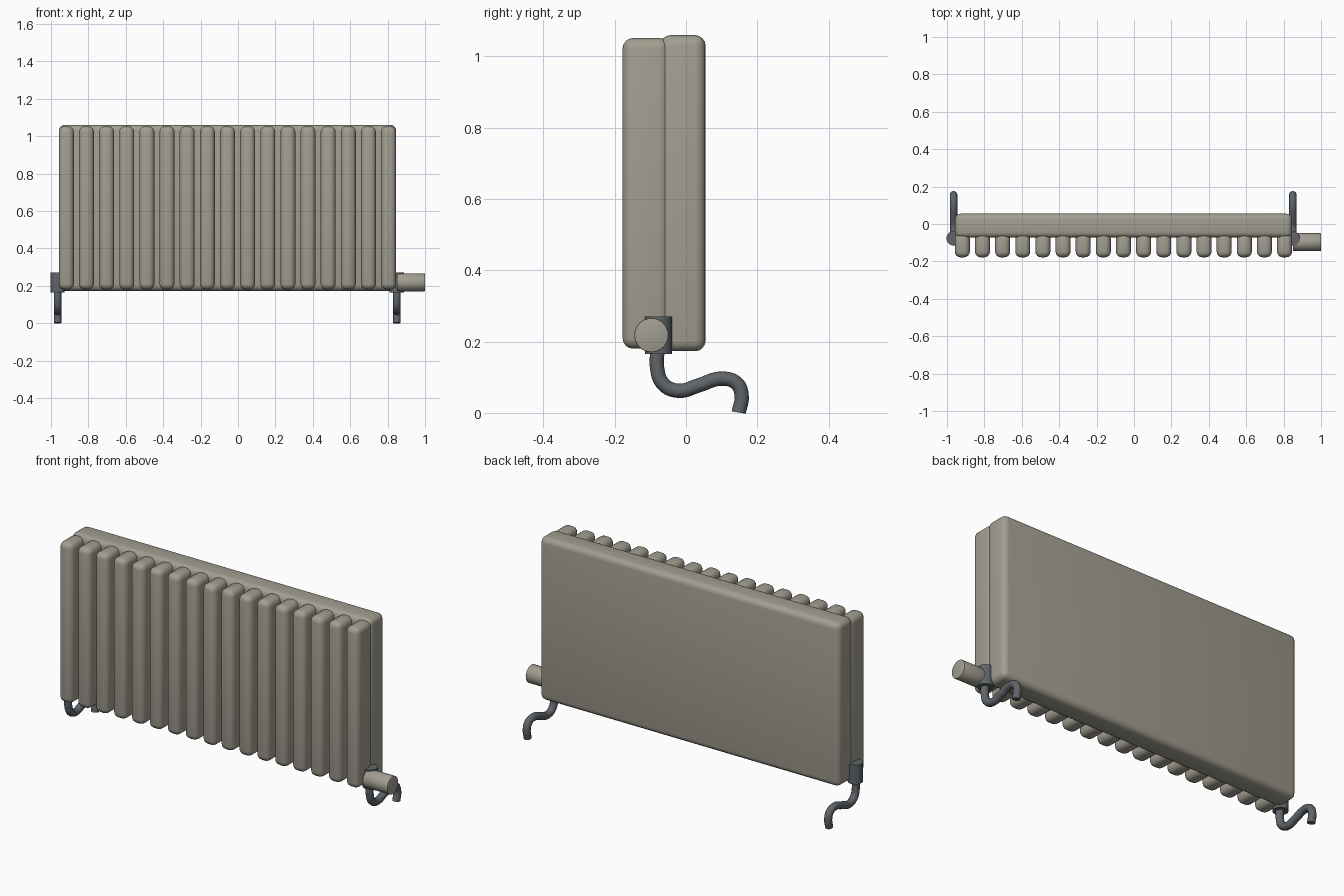
import bpy
import math

if "Cube" in bpy.data.objects:
    bpy.data.objects.remove(bpy.data.objects["Cube"])


def material(name, color):
    m = bpy.data.materials.new(name)
    m.diffuse_color = (*color, 1)
    m.use_nodes = True
    m.node_tree.nodes["Principled BSDF"].inputs["Base Color"].default_value = m.diffuse_color
    return m


ENAMEL = material("warm_grey_enamel", (0.36, 0.34, 0.28))
METAL = material("dark_grey_metal", (0.115, 0.13, 0.145))


def finish(obj, name, mat, bevel=0.0, segments=4):
    """Name, colour, round off and smooth a part."""
    obj.name = name
    obj.data.materials.clear()
    obj.data.materials.append(mat)
    bpy.ops.object.select_all(action='DESELECT')
    obj.select_set(True)
    bpy.context.view_layer.objects.active = obj
    if bevel:
        b = obj.modifiers.new("rounding", 'BEVEL')
        b.width, b.segments = bevel, segments
        b.limit_method = 'ANGLE'
        bpy.ops.object.modifier_apply(modifier=b.name)
    bpy.ops.object.shade_smooth_by_angle(angle=math.radians(40))
    return obj


def box(name, lo, hi, mat, bevel):
    bpy.ops.mesh.primitive_cube_add(
        size=1, location=[(a + b) / 2 for a, b in zip(lo, hi)])
    obj = bpy.context.object
    obj.scale = [b - a for a, b in zip(lo, hi)]
    bpy.ops.object.transform_apply(location=False, rotation=False, scale=True)
    return finish(obj, name, mat, bevel)


def cylinder(name, radius, depth, loc, rot, mat, bevel=0.0):
    bpy.ops.mesh.primitive_cylinder_add(
        vertices=32, radius=radius, depth=depth, location=loc, rotation=rot)
    return finish(bpy.context.object, name, mat, bevel, 2)


def pipe(name, x, path, radius):
    curve = bpy.data.curves.new(name, 'CURVE')
    curve.dimensions = '3D'
    curve.bevel_depth, curve.bevel_resolution = radius, 4
    curve.use_fill_caps = True
    spline = curve.splines.new('BEZIER')
    spline.resolution_u = 8
    spline.bezier_points.add(len(path) - 1)
    for p, (y, z) in zip(spline.bezier_points, path):
        p.co = (x, y, z)
        p.handle_left_type = p.handle_right_type = 'AUTO'
    obj = bpy.data.objects.new(name, curve)
    bpy.context.collection.objects.link(obj)
    bpy.ops.object.select_all(action='DESELECT')
    obj.select_set(True)
    bpy.context.view_layer.objects.active = obj
    bpy.ops.object.convert(target='MESH')
    return finish(bpy.context.object, name, METAL)


# Rear panel
box("back_panel", (-0.957, -0.073, 0.173), (0.845, 0.055, 1.06), ENAMEL, 0.03)

# Row of vertical columns on the front
for i in range(17):
    x = -0.918 + i * 0.1077
    box(f"column_{i + 1}", (x - 0.04, -0.178, 0.18), (x + 0.04, -0.045, 1.052),
        ENAMEL, 0.03)

# Valve bodies and bent supply pipes at both ends
PATH = [(-0.076, 0.2), (-0.081, 0.125), (-0.063, 0.08), (-0.02, 0.062),
        (0.035, 0.077), (0.1, 0.096), (0.142, 0.083), (0.156, 0.05),
        (0.148, 0.001)]
for side, x in (("left", -0.965), ("right", 0.849)):
    cylinder(f"{side}_valve", 0.038, 0.105, (x, -0.077, 0.2175), (0, 0, 0), METAL)
    pipe(f"{side}_pipe", x, PATH, 0.02)

# Thermostat knob
cylinder("thermostat_knob", 0.048, 0.15, (0.925, -0.097, 0.218),
         (0, math.pi / 2, 0), ENAMEL, 0.003)
